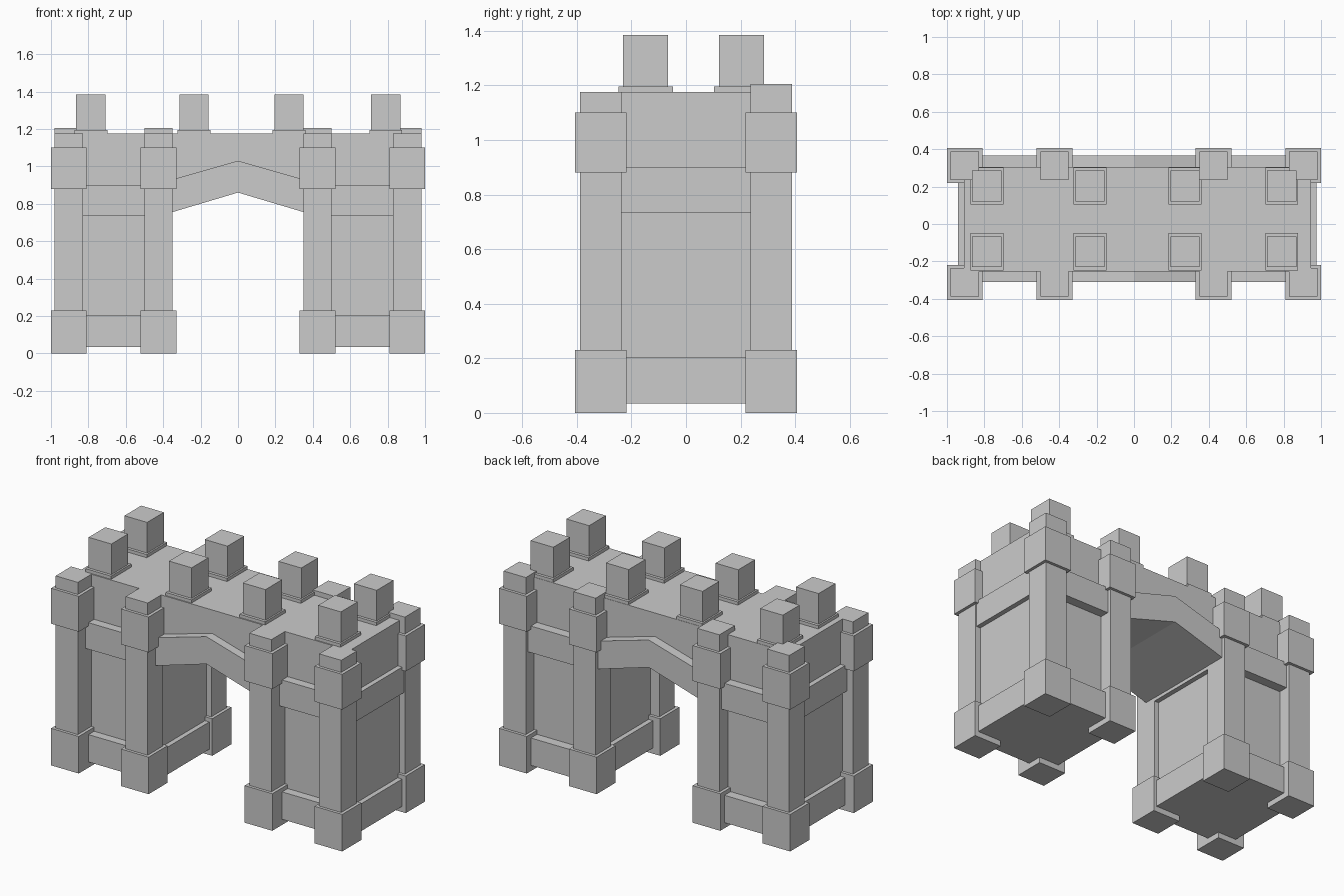
import bpy
import bmesh

if "Cube" in bpy.data.objects:
    bpy.data.objects.remove(bpy.data.objects["Cube"], do_unlink=True)

stone = bpy.data.materials.new("grey stone")
stone.use_nodes = True
GREY = (0.6, 0.6, 0.6, 1)
stone.diffuse_color = GREY
stone.node_tree.nodes["Principled BSDF"].inputs["Base Color"].default_value = GREY


def finish(name, bm):
    bmesh.ops.recalc_face_normals(bm, faces=bm.faces)
    mesh = bpy.data.meshes.new(name)
    bm.to_mesh(mesh)
    bm.free()
    mesh.materials.append(stone)
    obj = bpy.data.objects.new(name, mesh)
    bpy.context.scene.collection.objects.link(obj)
    return obj


def box(name, x, y, z):
    """Box spanning three (low, high) ranges."""
    bm = bmesh.new()
    bmesh.ops.create_cube(bm, size=1)
    for v in bm.verts:
        v.co = [r[0] if c < 0 else r[1] for c, r in zip(v.co, (x, y, z))]
    return finish(name, bm)


def prism(name, outline, y):
    """Extrude an x-z outline along y."""
    bm = bmesh.new()
    face = bm.faces.new([bm.verts.new((px, y[0], pz)) for px, pz in outline])
    out = bmesh.ops.extrude_face_region(bm, geom=[face])
    for v in out["geom"]:
        if isinstance(v, bmesh.types.BMVert):
            v.co.y = y[1]
    return finish(name, bm)


def around(c, half):
    return (c - half, c + half)


def grow(r, d):
    return (r[0] - d, r[1] + d)


ROOF = 1.175
WALL_Y = (-0.255, 0.305)
TRIM_Y = (-0.31, 0.365)

# Gate towers with base course and upper band
for side, wall_x in (("right", (-0.91, -0.38)), ("left", (0.41, 0.945))):
    trim_x = grow(wall_x, 0.03)
    box(side + "_tower_wall", wall_x, WALL_Y, (0.04, ROOF))
    box(side + "_tower_base", trim_x, TRIM_Y, (0.035, 0.205))
    box(side + "_tower_band", trim_x, TRIM_Y, (0.735, 0.90))

# Buttress pillars with foot and head blocks
for row, y, top in (("front", -0.312, ROOF), ("back", 0.312, 1.205)):
    for i, x in enumerate((-0.905, -0.425, 0.425, 0.905)):
        name = f"{row}_pillar_{i + 1}"
        box(name, around(x, 0.076), around(y, 0.076), (0.01, top))
        for part, z in (("foot", (0, 0.23)), ("head", (0.88, 1.10))):
            box(f"{name}_{part}", around(x, 0.095), around(y, 0.094), z)

# Bridge wall over the passage, and the pointed arch beneath it
HALF = 0.42
prism("bridge_wall", [(-HALF, 0.85), (0, 0.95), (HALF, 0.85),
                      (HALF, ROOF), (-HALF, ROOF)], WALL_Y)
prism("pointed_arch", [(-HALF, 0.735), (0, 0.86), (HALF, 0.735),
                       (HALF, 0.91), (0, 1.03), (-HALF, 0.91)], TRIM_Y)

# Roof battlements on low plinths
for row, y in (("front", -0.148), ("back", 0.203)):
    for i, x in enumerate((-0.787, -0.235, 0.272, 0.79)):
        name = f"{row}_battlement_{i + 1}"
        box(name + "_plinth", around(x, 0.088), around(y, 0.1), (ROOF - 0.02, 1.195))
        box(name, around(x, 0.078), around(y, 0.082), (1.18, 1.385))
